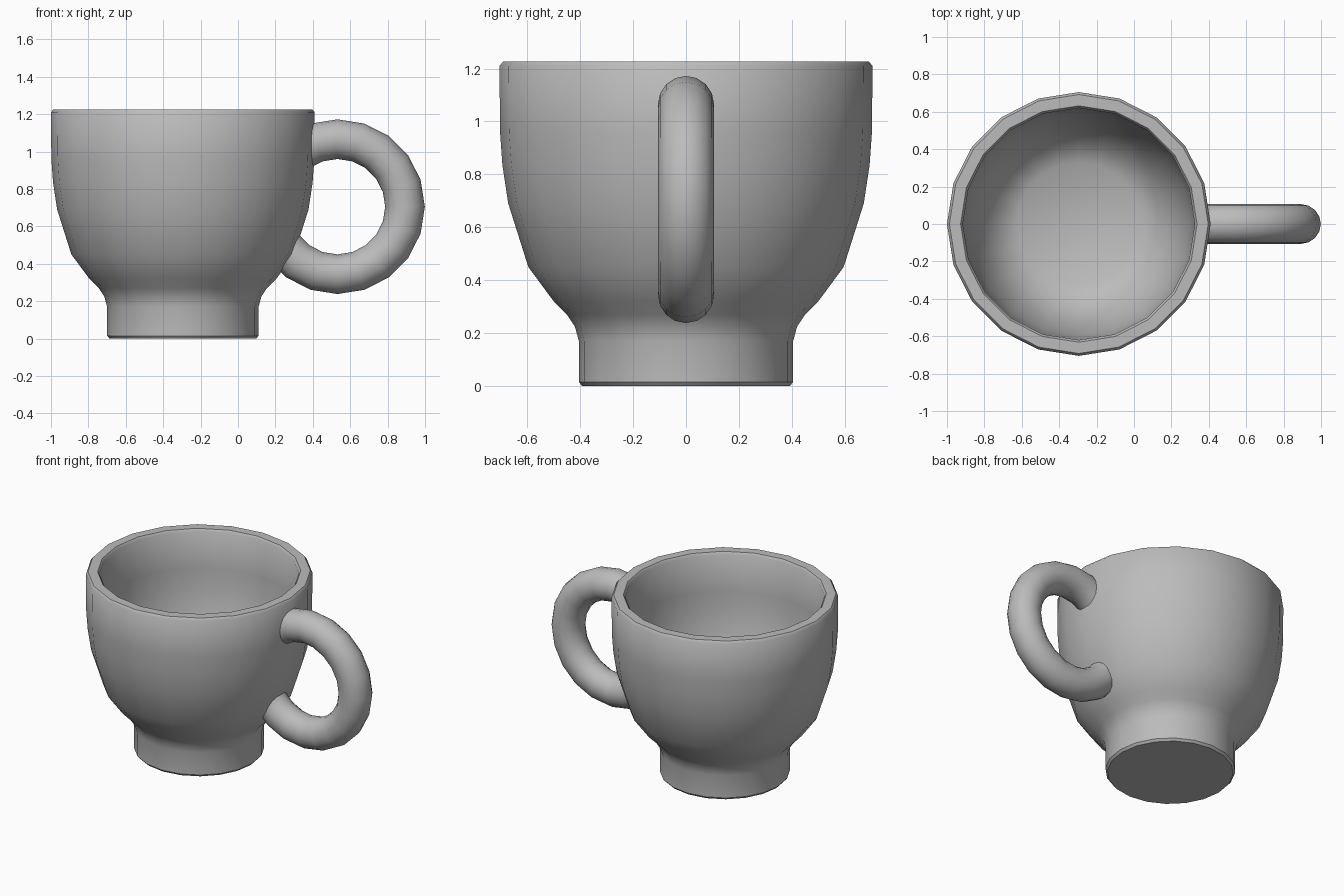
import bpy, bmesh, math

cube = bpy.data.objects.get("Cube")
if cube:
    bpy.data.objects.remove(cube, do_unlink=True)

CUP_X = -0.295
SIDES = 20

grey = bpy.data.materials.new("ceramic grey")
grey.use_nodes = True
colour = (0.5, 0.5, 0.5, 1)
grey.diffuse_color = colour
grey.node_tree.nodes["Principled BSDF"].inputs["Base Color"].default_value = colour


def lathe(name, profile):
    """Revolve (radius, z) points about the cup axis and cap both ends."""
    bm = bmesh.new()
    rings = []
    for r, z in profile:
        angles = [2 * math.pi * i / SIDES for i in range(SIDES)]
        rings.append([bm.verts.new((r * math.cos(a), r * math.sin(a), z)) for a in angles])
    for low, high in zip(rings, rings[1:]):
        for i in range(SIDES):
            j = (i + 1) % SIDES
            bm.faces.new((low[i], low[j], high[j], high[i]))
    bm.faces.new(rings[0])
    bm.faces.new(rings[-1])
    bmesh.ops.recalc_face_normals(bm, faces=bm.faces)
    mesh = bpy.data.meshes.new(name)
    bm.to_mesh(mesh)
    bm.free()
    obj = bpy.data.objects.new(name, mesh)
    obj.location.x = CUP_X
    bpy.context.collection.objects.link(obj)
    return obj


def finish(obj):
    obj.data.materials.clear()
    obj.data.materials.append(grey)
    bpy.ops.object.select_all(action='DESELECT')
    obj.select_set(True)
    bpy.context.view_layer.objects.active = obj
    bpy.ops.object.shade_smooth_by_angle(angle=math.radians(40))


# Cup: foot, flared bowl, rim and hollow inside
outside = [(0.392, 0), (0.405, 0.015), (0.405, 0.17), (0.42, 0.225), (0.45, 0.27),
           (0.50, 0.32), (0.596, 0.45), (0.672, 0.69), (0.694, 0.835),
           (0.703, 0.96), (0.705, 1.21)]
rim = [(0.692, 1.226), (0.632, 1.226), (0.62, 1.21)]
inside = [(0.618, 0.96), (0.61, 0.84), (0.59, 0.70), (0.52, 0.48),
          (0.43, 0.36), (0.33, 0.30)]
cup = lathe("cup", outside + rim + inside)
finish(cup)

# Handle: a ring that ends within the thickness of the cup wall
bpy.ops.mesh.primitive_torus_add(
    major_radius=0.361, minor_radius=0.106, major_segments=SIDES, minor_segments=16,
    location=(0.532, 0, 0.705), rotation=(math.pi / 2, 0, 0))
handle = bpy.context.object
handle.name = "handle"

core = lathe("handle_cutter", [(0.38, 0.28), (0.46, 0.34), (0.558, 0.465), (0.631, 0.695),
                               (0.652, 0.84), (0.66, 0.96), (0.662, 1.2)])
core.hide_render = True
cut = handle.modifiers.new("trim", 'BOOLEAN')
cut.operation = 'DIFFERENCE'
cut.solver = 'EXACT'
cut.object = core
bpy.context.view_layer.objects.active = handle
bpy.ops.object.modifier_apply(modifier=cut.name)
bpy.data.objects.remove(core, do_unlink=True)
finish(handle)
